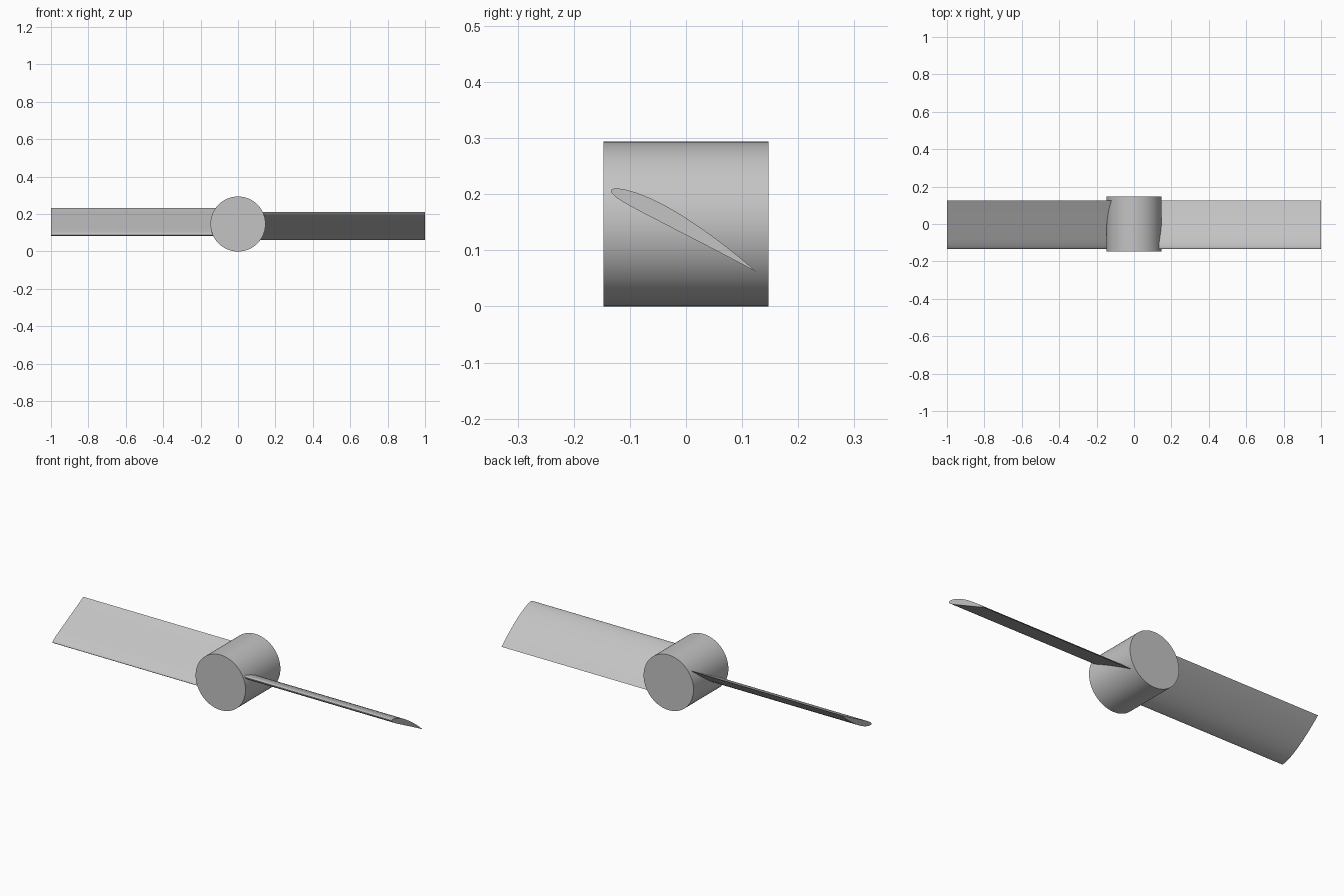
import bpy, bmesh, math
from mathutils import Matrix, Vector

if "Cube" in bpy.data.objects:
    bpy.data.objects.remove(bpy.data.objects["Cube"])

R = 0.147                 # hub radius, half length and centre height
CHORD, PITCH = 0.297, math.radians(29.3)
CAMBER, CAMBER_POS, THICK = 0.03, 0.4, 0.10
NOSE = Vector((0, -0.1335, 0.207))

grey = bpy.data.materials.new("light_grey")
grey.use_nodes = True
colour = (0.55, 0.55, 0.55, 1)
grey.diffuse_color = colour
grey.node_tree.nodes["Principled BSDF"].inputs["Base Color"].default_value = colour


def finish(bm, name):
    """Turn a bmesh into a smooth object with sharp rims."""
    bmesh.ops.recalc_face_normals(bm, faces=bm.faces)
    mesh = bpy.data.meshes.new(name)
    bm.to_mesh(mesh)
    bm.free()
    mesh.materials.append(grey)
    obj = bpy.data.objects.new(name, mesh)
    bpy.context.collection.objects.link(obj)
    bpy.ops.object.select_all(action='DESELECT')
    obj.select_set(True)
    bpy.context.view_layer.objects.active = obj
    bpy.ops.object.shade_smooth_by_angle(angle=math.radians(35))
    return obj


def airfoil(n=28):
    """Cambered wing section: over the top from tail to nose, back underneath."""
    def point(t, side):
        half = 5 * THICK * (0.2969 * math.sqrt(t) - 0.126 * t - 0.3516 * t**2
                            + 0.2843 * t**3 - 0.1036 * t**4)
        p = CAMBER_POS
        q = p if t < p else 1 - p
        mean = CAMBER * (1 - ((t - p) / q) ** 2)
        slope = math.atan(2 * CAMBER * (p - t) / q**2)
        return (t - side * half * math.sin(slope), mean + side * half * math.cos(slope))
    ts = [(1 - math.cos(math.pi * i / n)) / 2 for i in range(n + 1)]
    return [point(t, 1) for t in reversed(ts)] + [point(t, -1) for t in ts[1:-1]]


def blade(name):
    """Pitched wing section extruded from the hub centre to the tip."""
    bm = bmesh.new()
    tilt = Matrix.Rotation(-PITCH, 3, 'X')
    root = [bm.verts.new(NOSE + tilt @ Vector((0, u, v)) * CHORD) for u, v in airfoil()]
    face = bm.faces.new(root)
    ext = bmesh.ops.extrude_face_region(bm, geom=[face], use_keep_orig=True)
    tip = [g for g in ext["geom"] if isinstance(g, bmesh.types.BMVert)]
    bmesh.ops.translate(bm, verts=tip, vec=(1, 0, 0))
    return bm, name


# Hub: cylinder lying front to back
bm = bmesh.new()
bmesh.ops.create_cone(bm, cap_ends=True, segments=96, radius1=R, radius2=R, depth=2 * R,
                      matrix=Matrix.Translation((0, 0, R)) @ Matrix.Rotation(math.pi / 2, 4, 'X'))
finish(bm, "hub")

# Two blades, the second turned half a revolution about the hub axis
for name, angle in (("left_blade", 0), ("right_blade", math.pi)):
    bm, name = blade(name)
    bmesh.ops.rotate(bm, verts=bm.verts, cent=(0, 0, R), matrix=Matrix.Rotation(angle, 3, 'Y'))
    finish(bm, name)
